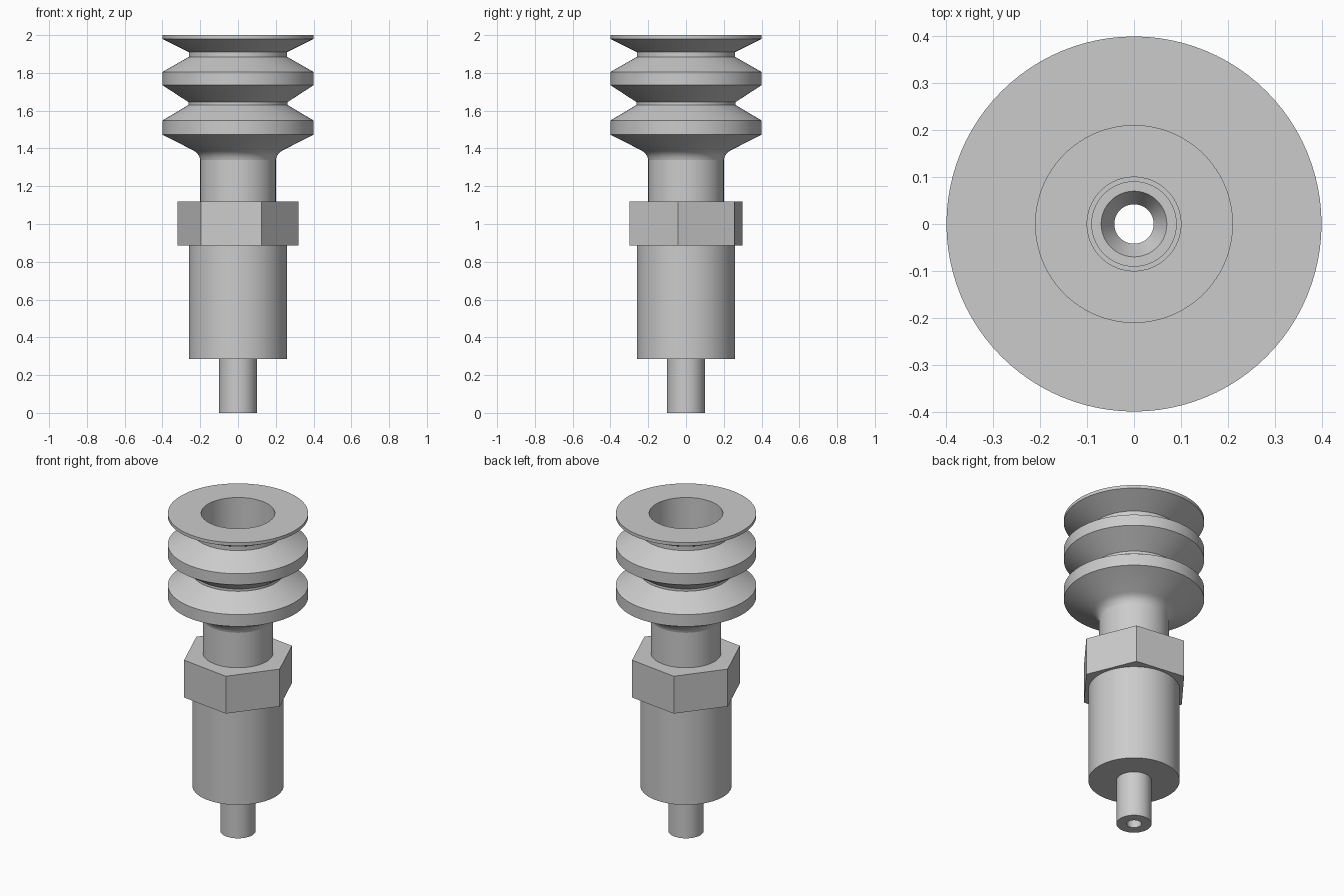
import bpy, bmesh
from math import pi, cos, sin, radians

cube = bpy.data.objects.get("Cube")
if cube:
    bpy.data.objects.remove(cube, do_unlink=True)

SEGMENTS = 96
BORE = 0.042

grey = bpy.data.materials.new("light grey")
grey.use_nodes = True
grey.diffuse_color = (0.6, 0.6, 0.6, 1)
grey.node_tree.nodes["Principled BSDF"].inputs["Base Color"].default_value = grey.diffuse_color


def circle(r, angle):
    return r


def hexagon(r, angle):
    """Radius of a hexagon with corner radius r; the bore stays round."""
    if r <= BORE:
        return r
    return r * cos(pi / 6) / cos(angle % (pi / 3) - pi / 6)


def lathe(name, profile, shape=circle, turn=0):
    """Sweep a closed (radius, height) loop around z."""
    bm = bmesh.new()
    rings = []
    for i in range(SEGMENTS):
        a = 2 * pi * i / SEGMENTS
        rings.append([bm.verts.new((shape(r, a) * cos(a + turn), shape(r, a) * sin(a + turn), z))
                      for r, z in profile])
    n = len(profile)
    for i in range(SEGMENTS):
        this, following = rings[i], rings[(i + 1) % SEGMENTS]
        for j in range(n):
            k = (j + 1) % n
            bm.faces.new((this[j], following[j], following[k], this[k]))
    bmesh.ops.recalc_face_normals(bm, faces=bm.faces)
    mesh = bpy.data.meshes.new(name)
    bm.to_mesh(mesh)
    bm.free()
    mesh.materials.append(grey)
    obj = bpy.data.objects.new(name, mesh)
    bpy.context.collection.objects.link(obj)
    bpy.ops.object.select_all(action='DESELECT')
    obj.select_set(True)
    bpy.context.view_layer.objects.active = obj
    bpy.ops.object.shade_smooth_by_angle(angle=radians(22))
    return obj


def tube(name, radius, low, high, **options):
    return lathe(name, [(BORE, low), (radius, low), (radius, high), (BORE, high)], **options)


# Hose stem, barrel and hexagonal nut
tube("hose_stem", 0.1, 0, 0.285)
tube("barrel", 0.26, 0.285, 0.885)
tube("hex_nut", 0.3225, 0.885, 1.12, shape=hexagon, turn=radians(-7.5))

# Neck insert with a stepped, countersunk air passage
lathe("neck_insert", [
    (BORE, 1.12), (0.2, 1.12), (0.2, 1.34), (0.1, 1.34), (0.1, 1.38),
    (0.09, 1.38), (0.09, 1.3), (0.07, 1.3), (BORE, 1.25)])

# Flexible bellows cup: flared foot, two folds and the lip
foot = [(0.2, 1.34), (0.203, 1.352), (0.21, 1.366), (0.221, 1.379), (0.237, 1.39)]
folds = [(0.4, 1.473), (0.4, 1.548), (0.262, 1.63), (0.262, 1.645),
         (0.4, 1.735), (0.4, 1.805), (0.26, 1.885), (0.26, 1.91)]
lip = [(0.4, 1.98), (0.4, 2)]
cavity = [(0.21, 2), (0.21, 1.4), (0.1, 1.4), (0.1, 1.34)]
lathe("bellows_cup", foot + folds + lip + cavity)
